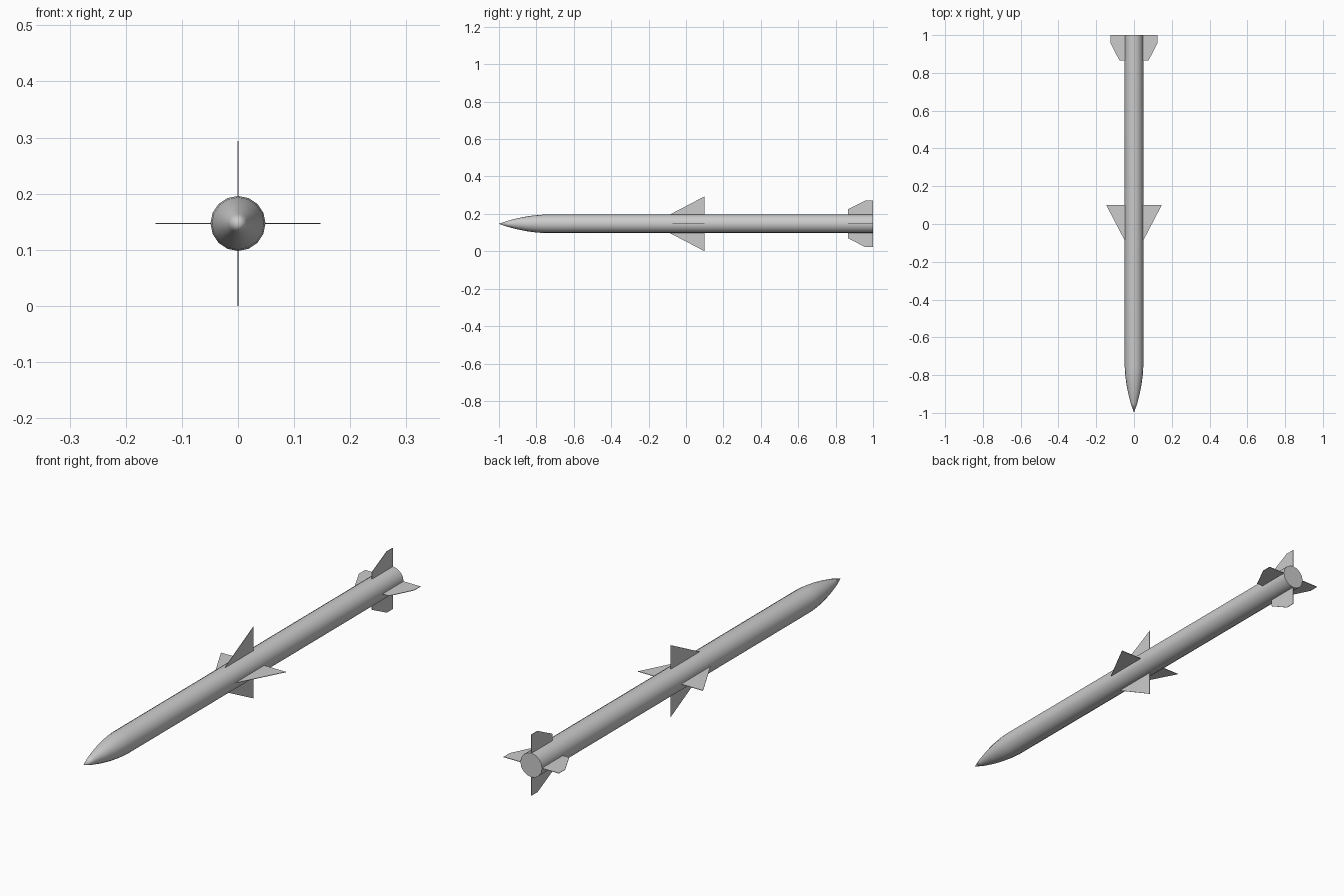
import bpy, bmesh, math
from mathutils import Matrix, Vector

if "Cube" in bpy.data.objects:
    bpy.data.objects.remove(bpy.data.objects["Cube"])

AXIS_Z = 0.147   # height of the body centre line
SIDES = 16


def make_object(name, bm):
    bmesh.ops.recalc_face_normals(bm, faces=bm.faces)
    mesh = bpy.data.meshes.new(name)
    bm.to_mesh(mesh)
    bm.free()
    obj = bpy.data.objects.new(name, mesh)
    obj.location.z = AXIS_Z
    bpy.context.collection.objects.link(obj)
    return obj


def lathe(name, profile):
    """Revolve (y, radius) points round the y axis; the first is the tip."""
    bm = bmesh.new()
    tip = bm.verts.new((0, profile[0][0], 0))
    rings = []
    for y, r in profile[1:]:
        angles = [2 * math.pi * i / SIDES for i in range(SIDES)]
        rings.append([bm.verts.new((r * math.cos(a), y, r * math.sin(a))) for a in angles])
    for i in range(SIDES):
        j = (i + 1) % SIDES
        bm.faces.new((tip, rings[0][i], rings[0][j]))
        for a, b in zip(rings, rings[1:]):
            bm.faces.new((a[i], b[i], b[j], a[j]))
    bm.faces.new(rings[-1])
    obj = make_object(name, bm)
    bpy.context.view_layer.objects.active = obj
    obj.select_set(True)
    bpy.ops.object.shade_smooth_by_angle(angle=math.radians(35))
    obj.select_set(False)


def fin_set(name, outline, thickness=0.002):
    """Four thin plates from a (y, radius) outline."""
    for k in range(4):
        turn = Matrix.Rotation(k * math.pi / 2, 3, 'Y')
        bm = bmesh.new()
        verts = [bm.verts.new(turn @ Vector((-thickness / 2, y, r))) for y, r in outline]
        face = bm.faces.new(verts)
        new = bmesh.ops.extrude_face_region(bm, geom=[face], use_keep_orig=True)
        moved = [v for v in new['geom'] if isinstance(v, bmesh.types.BMVert)]
        bmesh.ops.translate(bm, verts=moved, vec=turn @ Vector((thickness, 0, 0)))
        make_object(f"{name}_{k + 1}", bm)


# Pointed nose and straight tube with a flat tail
lathe("body", [(-1, 0), (-0.95, 0.017), (-0.9, 0.030), (-0.85, 0.040),
               (-0.8, 0.0465), (-0.76, 0.049), (1, 0.049)])

# Triangular wings at mid-body
fin_set("mid_wing", [(-0.095, 0.045), (0.1, 0.045), (0.1, 0.147)])

# Clipped fins at the tail
fin_set("tail_fin", [(0.865, 0.045), (1, 0.045), (1, 0.125), (0.96, 0.125), (0.865, 0.077)])
